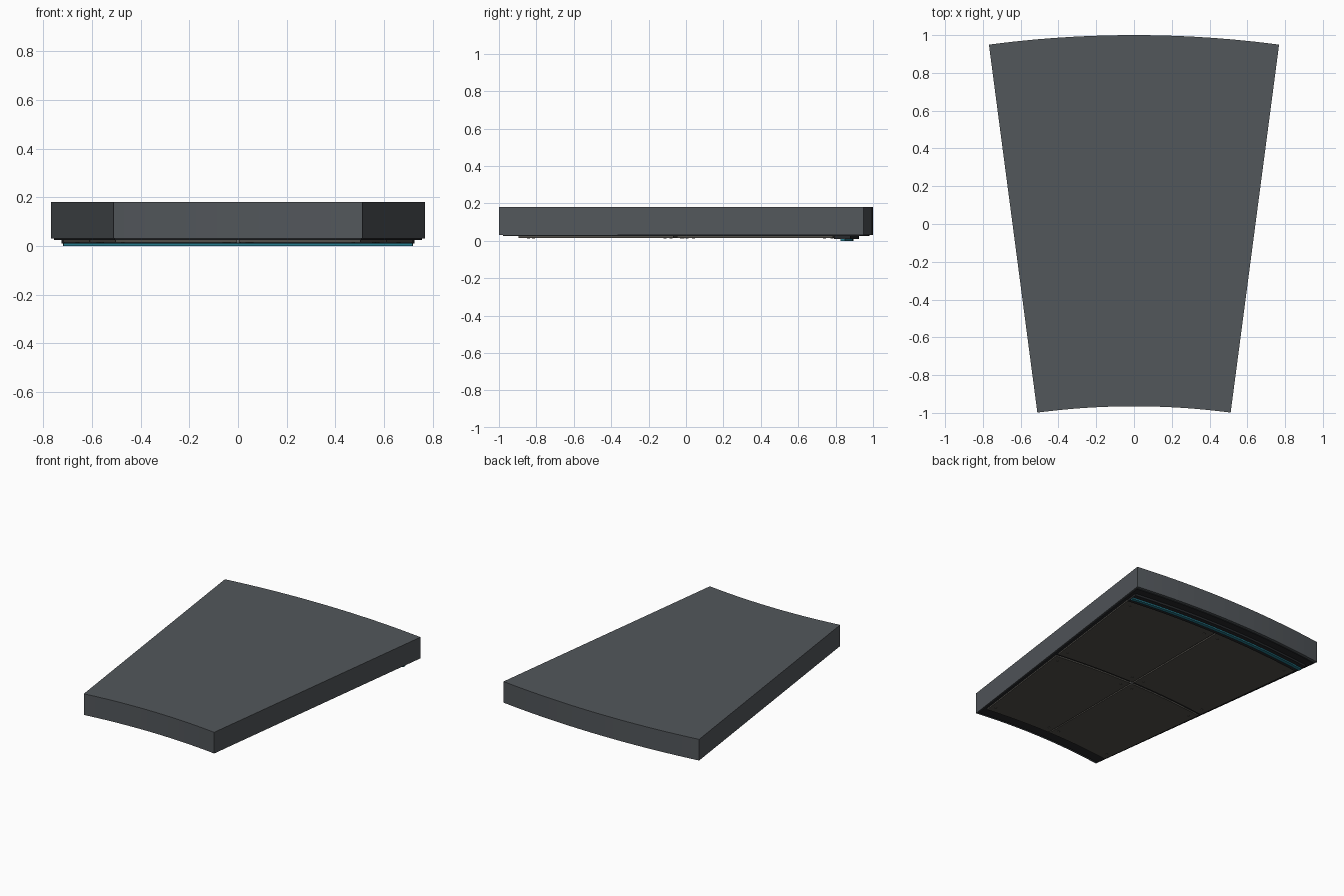
import bpy, bmesh, math

if "Cube" in bpy.data.objects:
    bpy.data.objects.remove(bpy.data.objects["Cube"])

CY = -4.885            # centre of the arcs
RI, RO = 3.92, 5.885   # inner and outer radius
HALF = 7.5             # half angle in degrees


def mat(name, c):
    m = bpy.data.materials.new(name)
    m.diffuse_color = (*c, 1)
    m.use_nodes = True
    m.node_tree.nodes["Principled BSDF"].inputs["Base Color"].default_value = m.diffuse_color
    return m


SLAB = mat("slate", (0.085, 0.095, 0.105))
DARK = mat("dark", (0.02, 0.022, 0.025))
PANEL = mat("panel", (0.085, 0.08, 0.07))
METAL = mat("metal", (0.15, 0.15, 0.15))
TEAL = mat("teal", (0.02, 0.2, 0.27))


def polar(r, deg):
    a = math.radians(deg)
    return r * math.sin(a), CY + r * math.cos(a)


def sector(name, r0, r1, a0, a1, z0, z1, m, n=24):
    """Extruded ring segment between two radii and two angles."""
    angs = [a0 + (a1 - a0) * i / n for i in range(n + 1)]
    pts = [polar(r0, a) for a in angs] + [polar(r1, a) for a in reversed(angs)]
    bm = bmesh.new()
    f = bm.faces.new([bm.verts.new((x, y, z0)) for x, y in pts])
    ext = bmesh.ops.extrude_face_region(bm, geom=[f])
    vs = [g for g in ext["geom"] if isinstance(g, bmesh.types.BMVert)]
    bmesh.ops.translate(bm, verts=vs, vec=(0, 0, z1 - z0))
    bmesh.ops.recalc_face_normals(bm, faces=bm.faces)
    me = bpy.data.meshes.new(name)
    bm.to_mesh(me)
    bm.free()
    me.materials.append(m)
    ob = bpy.data.objects.new(name, me)
    bpy.context.collection.objects.link(ob)
    return ob


def disc(name, r, a, rad, z0, z1, m):
    x, y = polar(r, a)
    bpy.ops.mesh.primitive_cylinder_add(vertices=12, radius=rad, depth=z1 - z0,
                                        location=(x, y, (z0 + z1) / 2))
    ob = bpy.context.object
    ob.name = name
    ob.data.materials.append(m)


# main slab and the dark backing plate under it
sector("slab", RI, RO, -HALF, HALF, 0.03, 0.18, SLAB)
sector("backing_plate", RI + 0.02, RO - 0.02, -7.4, 7.4, 0.025, 0.03, DARK)

# four soffit panels with narrow seams, screws near their corners
EDGE, GAP = 7.18, 0.06
for row, (r0, r1) in enumerate([(4.02, 4.855), (4.875, 5.715)]):
    for side, (a0, a1) in enumerate([(-EDGE, -GAP), (GAP, EDGE)]):
        sector(f"soffit_panel_{row}_{side}", r0, r1, a0, a1, 0.015, 0.025, PANEL, 12)
        for r in (r0 + 0.05, r1 - 0.05):
            for a in (a0 + 0.5, a1 - 0.5):
                disc("panel_screw", r, a, 0.008, 0.012, 0.016, PANEL)

# hub where the seams cross
disc("seam_hub", 4.865, 0, 0.012, 0.012, 0.026, METAL)

# light strip along the outer edge: housing and glowing line
sector("light_housing", 5.72, 5.81, -EDGE, EDGE, 0.01, 0.026, DARK)
sector("light_strip", 5.755, 5.78, -7.15, 7.15, 0.0, 0.01, TEAL)
